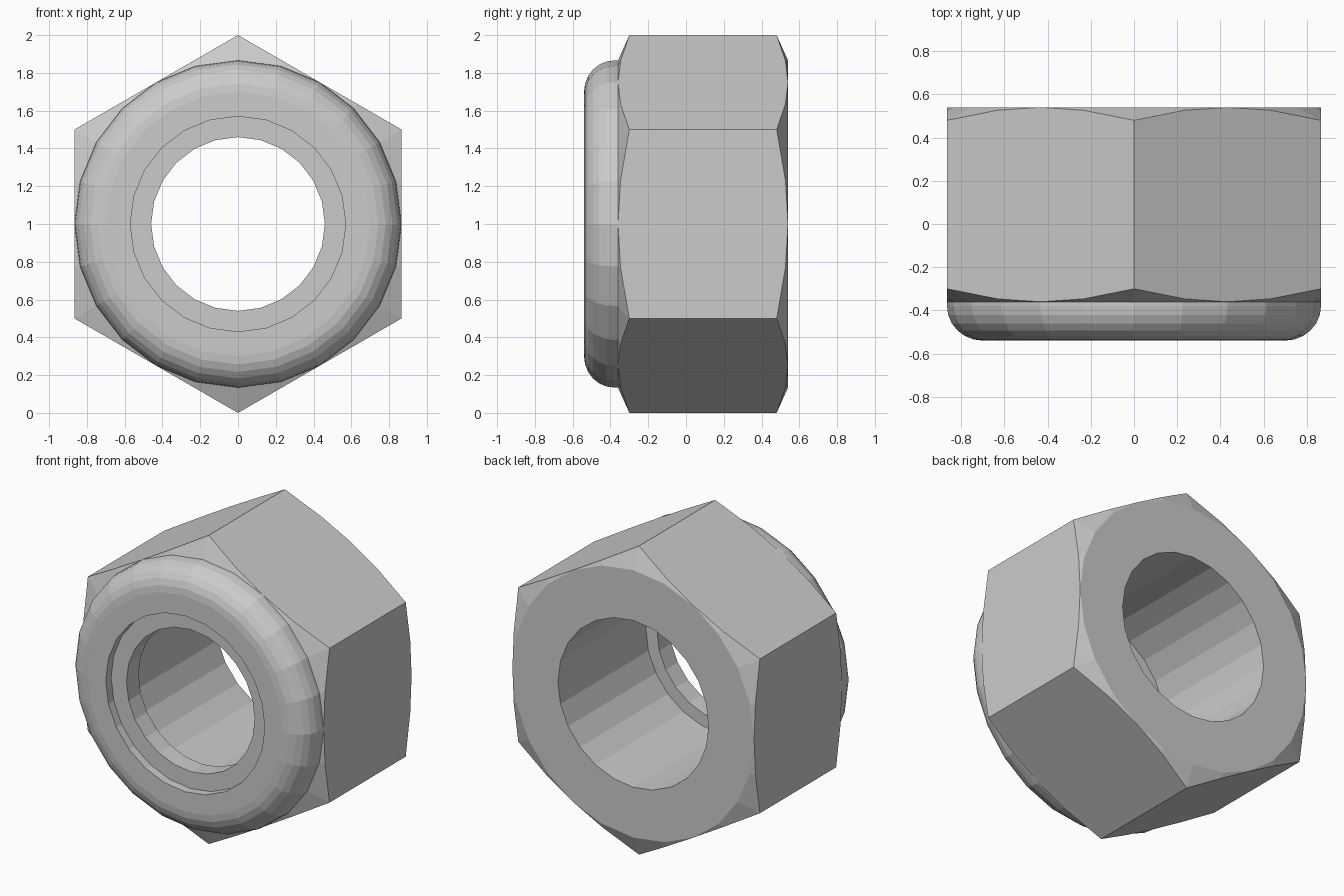
import bpy, bmesh, math

if "Cube" in bpy.data.objects:
    bpy.data.objects.remove(bpy.data.objects["Cube"])

SIDES = 24          # facets around the axis
FLAT = math.sqrt(3) / 2   # distance from axis to a hexagon flat
BACK, FRONT, COLLAR = 0.54, -0.36, -0.54

steel = bpy.data.materials.new("steel grey")
steel.diffuse_color = (0.6, 0.6, 0.6, 1)
steel.use_nodes = True
steel.node_tree.nodes["Principled BSDF"].inputs["Base Color"].default_value = steel.diffuse_color


def hex_radius(a):
    """Distance from the axis to the hexagon outline at angle a."""
    off = (a + math.pi / 6) % (math.pi / 3) - math.pi / 6
    return FLAT / math.cos(off)


def lathe(name, profile):
    """Closed ring around the y axis; profile(angle) gives (radius, y) points."""
    bm = bmesh.new()
    rows = []
    for i in range(SIDES):
        a = 2 * math.pi * i / SIDES
        rows.append([bm.verts.new((r * math.cos(a), y, 1 + r * math.sin(a)))
                     for r, y in profile(a)])
    n = len(rows[0])
    for i in range(SIDES):
        p, q = rows[i], rows[(i + 1) % SIDES]
        for j in range(n):
            k = (j + 1) % n
            bm.faces.new((p[j], p[k], q[k], q[j]))
    # merge the points where the chamfer runs out at the middle of each flat
    bmesh.ops.remove_doubles(bm, verts=bm.verts, dist=1e-4)
    bmesh.ops.dissolve_limit(bm, angle_limit=0.01, verts=bm.verts, edges=bm.edges)
    bmesh.ops.recalc_face_normals(bm, faces=bm.faces)
    mesh = bpy.data.meshes.new(name)
    bm.to_mesh(mesh)
    bm.free()
    mesh.materials.append(steel)
    obj = bpy.data.objects.new(name, mesh)
    bpy.context.collection.objects.link(obj)
    return obj


def nut_profile(a):
    r = hex_radius(a)
    drop = (r - FLAT) * 0.06 / (1 - FLAT)      # conical corner chamfer
    pts = [(0.54, BACK), (FLAT, BACK), (r, BACK - drop),
           (r, FRONT + drop), (FLAT, FRONT)]
    # rounded collar
    for i in range(7):
        t = math.pi / 2 * i / 6
        pts.append((0.70 + (FLAT - 0.70) * math.cos(t),
                    -0.38 + (COLLAR + 0.38) * math.sin(t)))
    # recess for the locking ring
    return pts + [(0.57, COLLAR), (0.57, FRONT), (0.54, FRONT)]


# hexagonal body with rounded collar
lathe("nut_body", nut_profile)

# locking ring pressed into the collar
lathe("locking_ring", lambda a: [(0.58, -0.485), (0.46, -0.485),
                                 (0.46, -0.361), (0.58, -0.361)])
